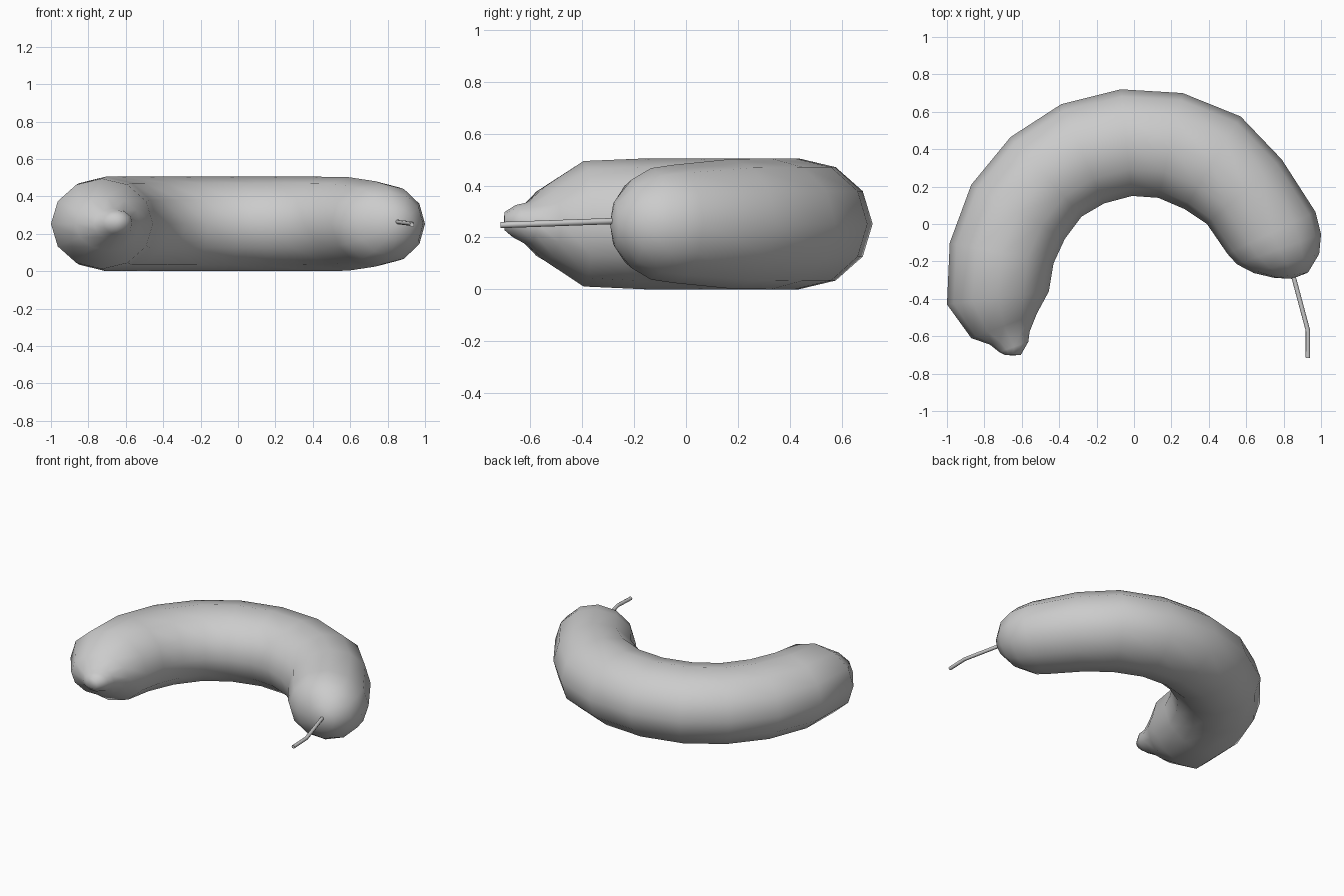
import bpy, bmesh, math
from mathutils import Vector

if "Cube" in bpy.data.objects:
    bpy.data.objects.remove(bpy.data.objects["Cube"])

SIDES = 12


def add_mesh(name, bm):
    bmesh.ops.recalc_face_normals(bm, faces=bm.faces)
    mesh = bpy.data.meshes.new(name)
    bm.to_mesh(mesh)
    bm.free()
    for p in mesh.polygons:
        p.use_smooth = True
    obj = bpy.data.objects.new(name, mesh)
    bpy.context.collection.objects.link(obj)
    return obj


def skin(bm, rings):
    for a, b in zip(rings, rings[1:]):
        n = len(a)
        for i in range(n):
            j = (i + 1) % n
            bm.faces.new((a[i], a[j], b[j], b[i]))


# Curved body: each section is outer x, y, inner x, y, half height, centre z
sections = [
    (-0.69, -0.70, -0.605, -0.70, 0.035, 0.263),
    (-0.72, -0.685, -0.565, -0.63, 0.065, 0.26),
    (-0.77, -0.645, -0.558, -0.575, 0.083, 0.253),
    (-0.87, -0.61, -0.52, -0.48, 0.143, 0.253),
    (-1.00, -0.43, -0.455, -0.36, 0.242, 0.253),
    (-0.985, -0.10, -0.43, -0.21, 0.2525, 0.2525),
    (-0.87, 0.21, -0.37, -0.08, 0.2525, 0.2525),
    (-0.66, 0.465, -0.28, 0.04, 0.2525, 0.2525),
    (-0.39, 0.64, -0.16, 0.11, 0.2525, 0.2525),
    (-0.07, 0.72, -0.01, 0.15, 0.2525, 0.2525),
    (0.26, 0.70, 0.13, 0.14, 0.2525, 0.2525),
    (0.57, 0.575, 0.27, 0.08, 0.2525, 0.2525),
    (0.79, 0.345, 0.39, 0.00, 0.25, 0.2525),
    (0.97, 0.065, 0.50, -0.16, 0.228, 0.2525),
    (1.00, -0.055, 0.55, -0.215, 0.215, 0.2525),
    (0.99, -0.16, 0.64, -0.262, 0.17, 0.2525),
    (0.93, -0.26, 0.75, -0.288, 0.09, 0.2525),
]
bm = bmesh.new()
rings = []
for ox, oy, ix, iy, h, cz in sections:
    c = Vector(((ox + ix) / 2, (oy + iy) / 2, cz))
    half = Vector(((ox - ix) / 2, (oy - iy) / 2, 0))
    ring = []
    for k in range(SIDES):
        t = 2 * math.pi * k / SIDES
        ring.append(bm.verts.new(c + half * math.cos(t) + Vector((0, 0, h * math.sin(t)))))
    rings.append(ring)
skin(bm, rings)
# Close both rounded ends
for ring, tip in ((rings[0], (-0.648, -0.703, 0.263)), (rings[-1], (0.845, -0.293, 0.2525))):
    v = bm.verts.new(tip)
    for i in range(SIDES):
        bm.faces.new((ring[i], ring[(i + 1) % SIDES], v))
add_mesh("curved_body", bm)

# Thin bent stem
path = [Vector(p) for p in ((0.838, -0.24, 0.265), (0.855, -0.29, 0.263),
                            (0.93, -0.57, 0.253), (0.93, -0.715, 0.248))]
bm = bmesh.new()
rings = []
for i, p in enumerate(path):
    d = (path[min(i + 1, 3)] - path[max(i - 1, 0)]).normalized()
    side = d.cross(Vector((0, 0, 1))).normalized()
    up = side.cross(d)
    rings.append([bm.verts.new(p + 0.012 * (side * math.cos(k * math.pi / 4) + up * math.sin(k * math.pi / 4)))
                  for k in range(8)])
skin(bm, rings)
bm.faces.new(rings[0])
bm.faces.new(rings[-1])
stem = add_mesh("stem", bm)
bpy.context.view_layer.objects.active = stem
stem.select_set(True)
bpy.ops.object.shade_smooth_by_angle(angle=math.radians(50))
